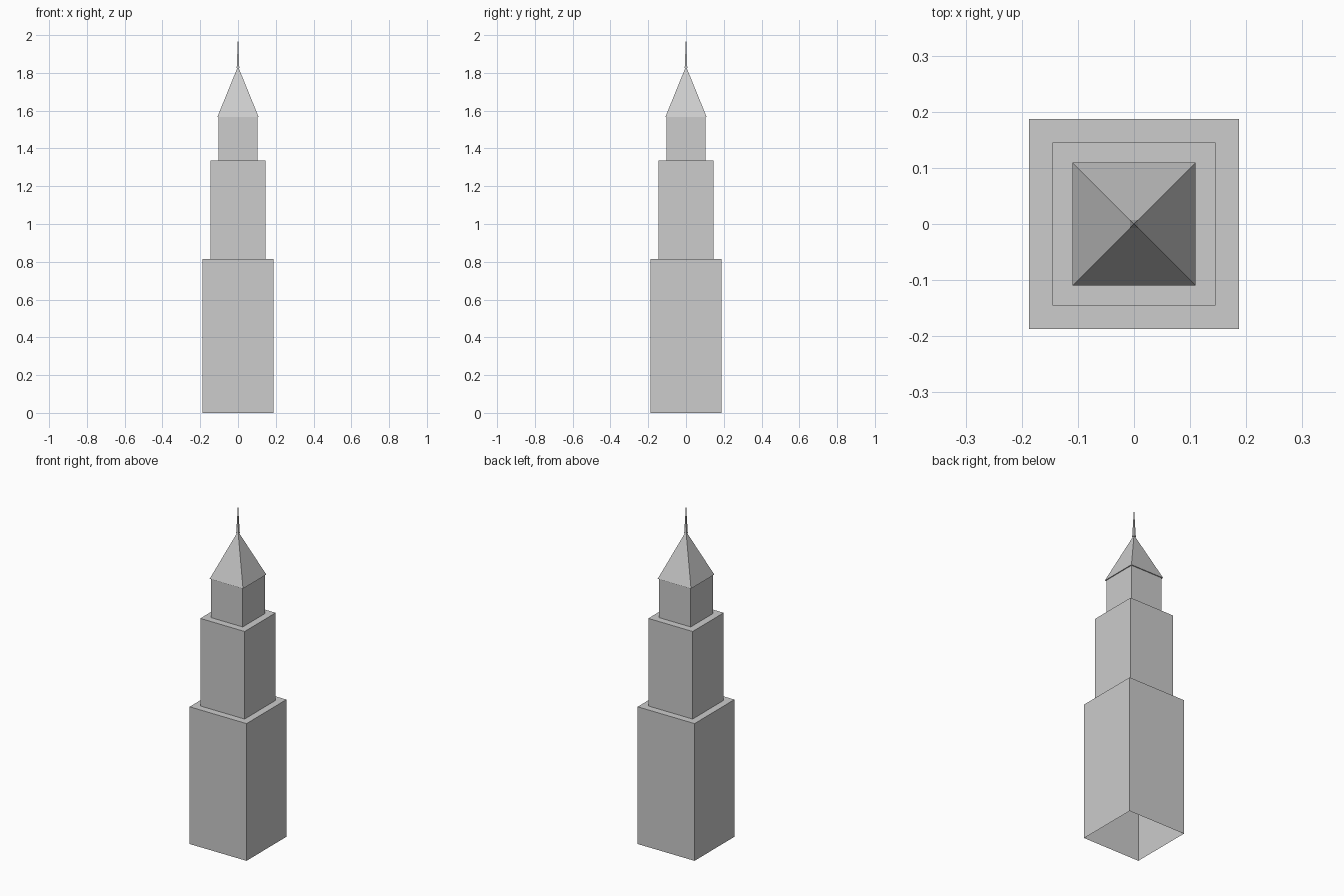
import bpy, bmesh

if "Cube" in bpy.data.objects:
    bpy.data.objects.remove(bpy.data.objects["Cube"])

stone = bpy.data.materials.new("light grey")
stone.diffuse_color = (0.604, 0.604, 0.604, 1.0)
stone.use_nodes = True
stone.node_tree.nodes["Principled BSDF"].inputs["Base Color"].default_value = stone.diffuse_color


def square_part(name, half, z0, z1, pointed=False, open_bottom=False):
    """Square block or pyramid between two heights."""
    bm = bmesh.new()
    base = [bm.verts.new((x * half, y * half, z0))
            for x, y in ((-1, -1), (1, -1), (1, 1), (-1, 1))]
    if pointed:
        apex = bm.verts.new((0, 0, z1))
        for i in range(4):
            bm.faces.new((base[i], base[(i + 1) % 4], apex))
    else:
        top = [bm.verts.new((v.co.x, v.co.y, z1)) for v in base]
        for i in range(4):
            j = (i + 1) % 4
            bm.faces.new((base[i], base[j], top[j], top[i]))
        bm.faces.new(top)
    if not open_bottom:
        bm.faces.new(base[::-1])
    mesh = bpy.data.meshes.new(name)
    bm.to_mesh(mesh)
    bm.free()
    mesh.materials.append(stone)
    obj = bpy.data.objects.new(name, mesh)
    bpy.context.collection.objects.link(obj)
    return obj


# Stepped tower tiers, hollow underneath
square_part("lower_tier", 0.187, 0.0, 0.815, open_bottom=True)
square_part("middle_tier", 0.1455, 0.815, 1.335, open_bottom=True)
square_part("upper_tier", 0.104, 1.335, 1.566, open_bottom=True)

# Slightly overhanging pyramid roof and needle spire
square_part("roof", 0.1095, 1.566, 1.835, pointed=True)
square_part("spire", 0.007, 1.825, 2.0, pointed=True)
